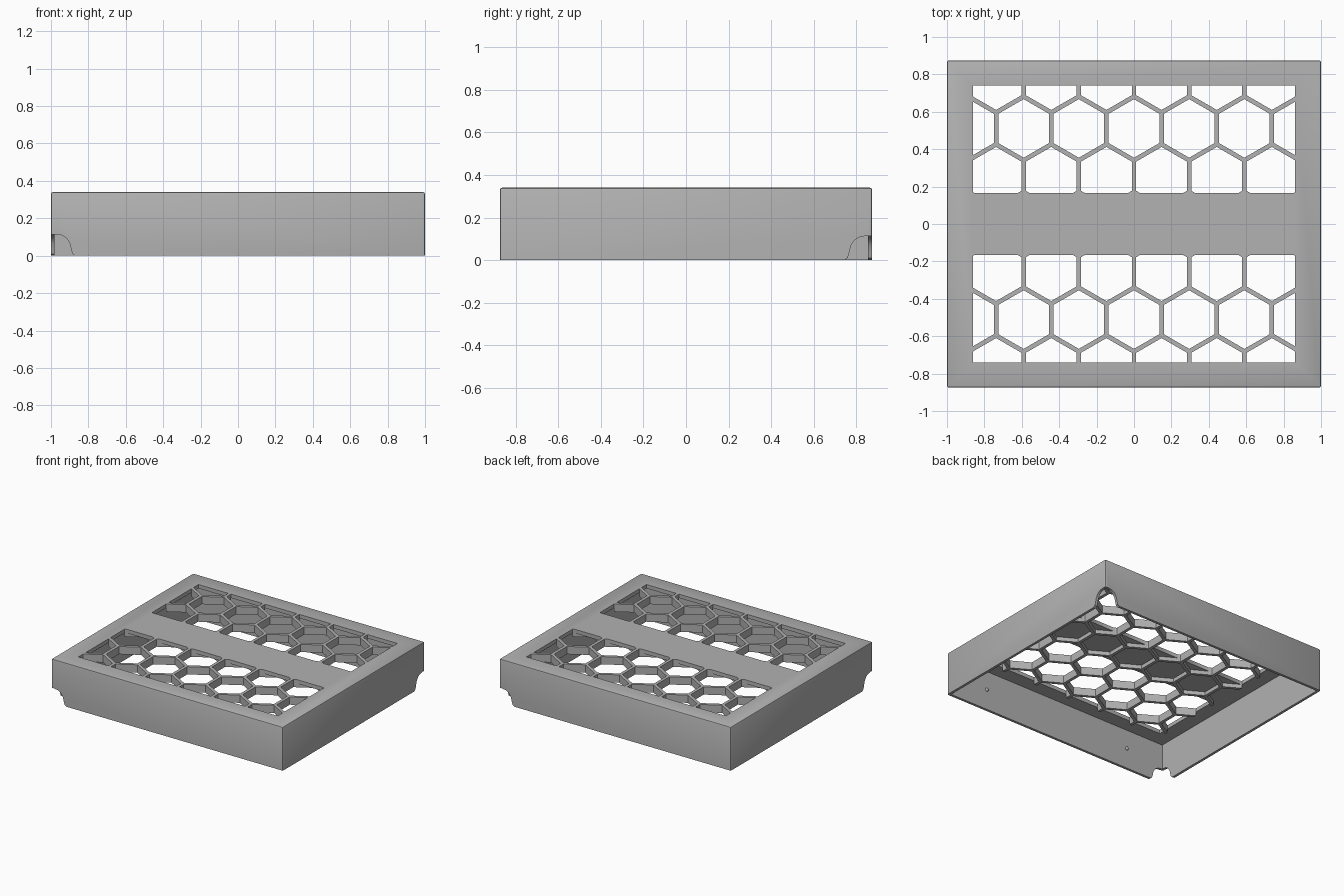
import bpy, bmesh, math
from mathutils import Matrix

old = bpy.data.objects.get("Cube")
if old:
    bpy.data.objects.remove(old)

W, D, H = 1.0, 0.875, 0.34      # half width, half depth, height
WALL, PLATE = 0.02, 0.03
PITCH, RIB = 0.295, 0.024       # honeycomb spacing and rib width
WIN_X, WIN_IN, WIN_OUT = 0.86, 0.165, 0.74

grey = bpy.data.materials.new("warm_grey")
grey.use_nodes = True
colour = (0.445, 0.445, 0.445, 1)
grey.diffuse_color = colour
grey.node_tree.nodes["Principled BSDF"].inputs["Base Color"].default_value = colour


def finish(name, bm):
    bmesh.ops.recalc_face_normals(bm, faces=bm.faces)
    mesh = bpy.data.meshes.new(name)
    bm.to_mesh(mesh)
    bm.free()
    mesh.materials.append(grey)
    ob = bpy.data.objects.new(name, mesh)
    bpy.context.collection.objects.link(ob)
    return ob


def prism(bm, points, move):
    """Extrude a closed outline of 3D points along a vector."""
    face = bm.faces.new([bm.verts.new(p) for p in points])
    ext = bmesh.ops.extrude_face_region(bm, geom=[face], use_keep_orig=True)
    verts = [v for v in ext["geom"] if isinstance(v, bmesh.types.BMVert)]
    bmesh.ops.translate(bm, verts=verts, vec=move)


def box(name, x0, x1, y0, y1, z0, z1):
    bm = bmesh.new()
    prism(bm, [(x0, y0, z0), (x1, y0, z0), (x1, y1, z0), (x0, y1, z0)], (0, 0, z1 - z0))
    return finish(name, bm)


def combine(ob, other, operation):
    """Apply a boolean and remove the helper."""
    mod = ob.modifiers.new("combine", "BOOLEAN")
    mod.operation, mod.object, mod.solver = operation, other, "EXACT"
    other.hide_render = True
    bpy.context.view_layer.objects.active = ob
    bpy.ops.object.modifier_apply(modifier=mod.name)
    bpy.data.objects.remove(other)


# Cover: box with softened top and upright edges, open below
cover = box("cover", -W, W, -D, D, 0, H)
bm = bmesh.new()
bm.from_mesh(cover.data)
edges = [e for e in bm.edges if max(v.co.z for v in e.verts) > H / 2]
bmesh.ops.bevel(bm, geom=edges, offset=0.01, segments=2, affect="EDGES", profile=0.5)
bm.to_mesh(cover.data)
bm.free()
combine(cover, box("cavity", WALL - W, W - WALL, WALL - D, D - WALL, -0.1, H - PLATE), "DIFFERENCE")

# Two windows in the top plate, leaving the centre band
for s in (-1, 1):
    y0, y1 = sorted((s * WIN_IN, s * WIN_OUT))
    combine(cover, box("window", -WIN_X, WIN_X, y0, y1, 0.2, 0.5), "DIFFERENCE")

# Cable notches through both walls at two opposite corners
notch = [(-0.05, -0.05), (0.13, -0.05), (0.13, 0), (0.115, 0.01), (0.108, 0.035),
         (0.1, 0.068), (0.082, 0.095), (0.055, 0.11), (0.02, 0.114), (-0.05, 0.114)]
for s in (-1, 1):
    for along_x in (True, False):
        bm = bmesh.new()
        if along_x:
            prism(bm, [(s * (W - d), s * (D + 0.02), z) for d, z in notch], (0, -s * 0.05, 0))
        else:
            prism(bm, [(s * (W + 0.02), s * (D - d), z) for d, z in notch], (-s * 0.05, 0, 0))
        combine(cover, finish("notch", bm), "DIFFERENCE")

# Honeycomb lattice, deeper than the plate and running under the centre band
lattice = box("honeycomb", -WIN_X, WIN_X, -WIN_OUT, WIN_OUT, H - 0.06, H)
bm = bmesh.new()
radius = (PITCH - RIB) / math.sqrt(3)
for row in range(-3, 4):
    for col in range(-4, 5):
        cx = (col + 0.5 * (row % 2)) * PITCH
        cy = row * PITCH * math.sqrt(3) / 2
        ring = [math.radians(60 * i + 30) for i in range(6)]
        prism(bm, [(cx + radius * math.cos(a), cy + radius * math.sin(a), 0.2) for a in ring], (0, 0, 0.3))
combine(lattice, finish("cells", bm), "DIFFERENCE")
combine(cover, lattice, "UNION")

# Snap bumps on the inner faces of the long walls
bm = bmesh.new()
for sx in (-1, 1):
    for sy in (-1, 1):
        at = Matrix.Translation((sx * 0.65, sy * (D - WALL), 0.16))
        bmesh.ops.create_uvsphere(bm, u_segments=16, v_segments=8, radius=0.014, matrix=at)
bumps = finish("snap_bumps", bm)

for ob in (cover, bumps):
    bpy.ops.object.select_all(action="DESELECT")
    ob.select_set(True)
    bpy.context.view_layer.objects.active = ob
    bpy.ops.object.shade_smooth_by_angle(angle=math.radians(30))
